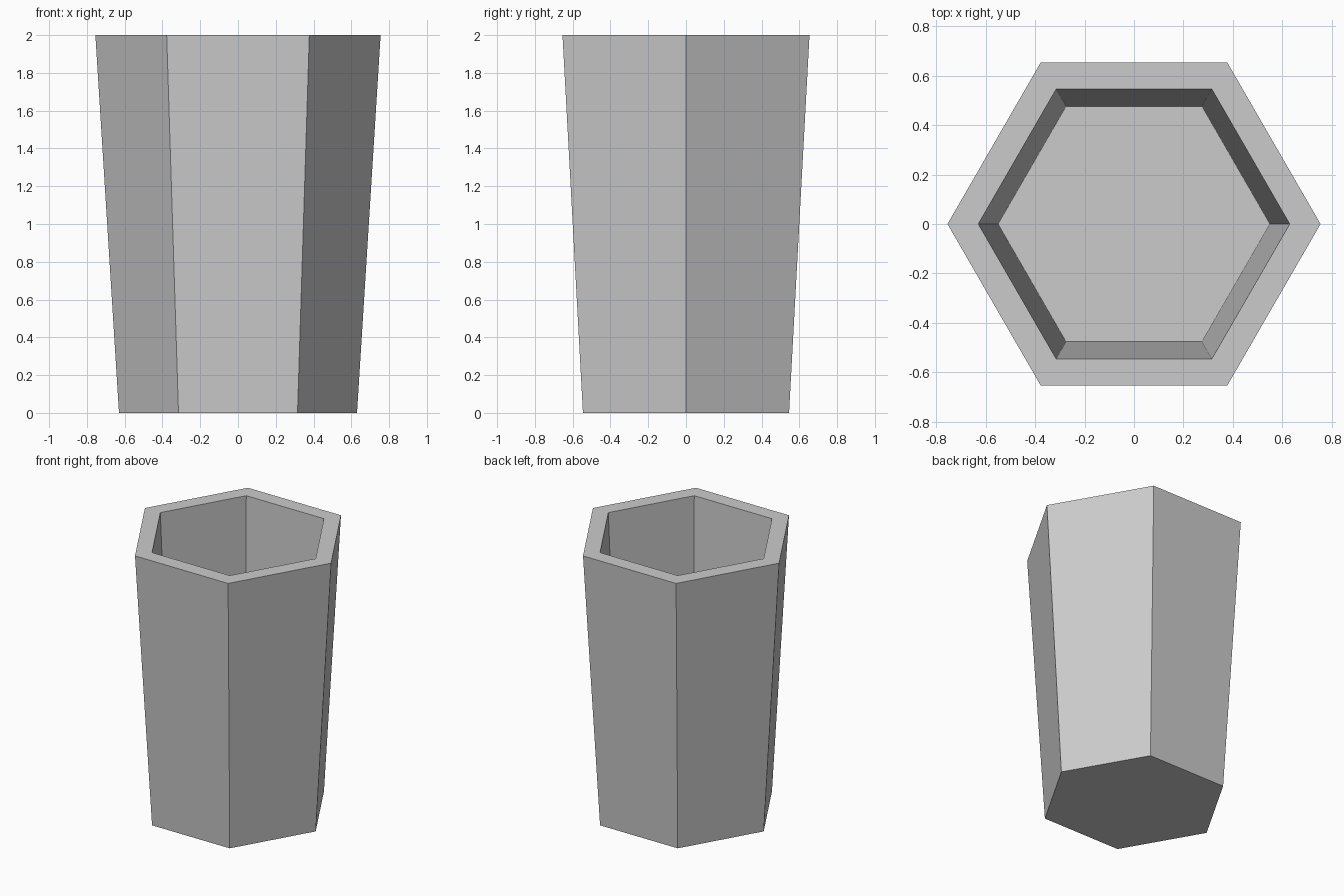
import bpy, bmesh
from math import cos, sin, tau

if "Cube" in bpy.data.objects:
    bpy.data.objects.remove(bpy.data.objects["Cube"])

SIDES = 6
# (radius, height) rings: outer base, outer rim, inner rim, inner floor
PROFILE = [(0.63, 0.0), (0.755, 2.0), (0.63, 2.0), (0.55, 0.14)]

bm = bmesh.new()
rings = [[bm.verts.new((r * cos(tau * i / SIDES), r * sin(tau * i / SIDES), z))
          for i in range(SIDES)] for r, z in PROFILE]

# Outer wall, rim and inner wall
for a, b in zip(rings, rings[1:]):
    for i in range(SIDES):
        j = (i + 1) % SIDES
        bm.faces.new((a[i], a[j], b[j], b[i]))

# Underside and cavity floor
bm.faces.new(rings[0][::-1])
bm.faces.new(rings[-1])
bmesh.ops.recalc_face_normals(bm, faces=bm.faces[:])

mesh = bpy.data.meshes.new("hexagonal_cup")
bm.to_mesh(mesh)
bm.free()
bpy.context.collection.objects.link(bpy.data.objects.new("hexagonal_cup", mesh))
